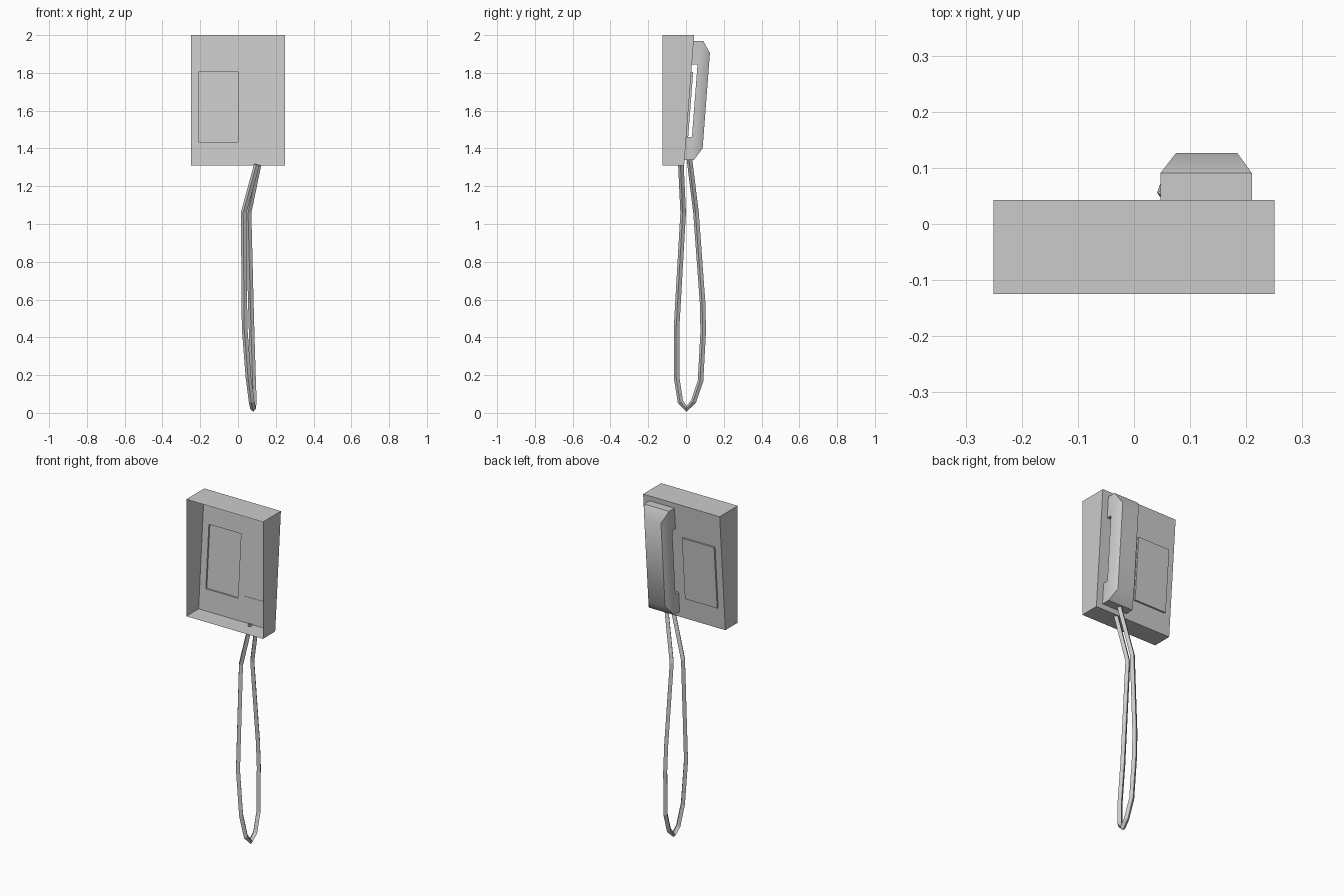
import bpy, bmesh

if "Cube" in bpy.data.objects:
    bpy.data.objects.remove(bpy.data.objects["Cube"])


def face_y(z):
    # sloping front plate of the wall phone
    return -0.010 + (z - 1.31) * 0.053 / 0.69


def finish(bm, name, recalc=True):
    if recalc:
        bmesh.ops.recalc_face_normals(bm, faces=bm.faces)
    me = bpy.data.meshes.new(name)
    bm.to_mesh(me)
    bm.free()
    ob = bpy.data.objects.new(name, me)
    bpy.context.collection.objects.link(ob)
    return ob


# Body: open shell, plate grid with a raised keypad panel
bm = bmesh.new()
xs = [-0.25, -0.21, 0.0, 0.25]
zs = [1.31, 1.435, 1.805, 2.0]
grid = [[bm.verts.new((x, face_y(z), z)) for x in xs] for z in zs]
panel = None
for j in range(3):
    for i in range(3):
        f = bm.faces.new((grid[j][i], grid[j + 1][i], grid[j + 1][i + 1], grid[j][i + 1]))
        if (i, j) == (1, 1):
            panel = f
rim = [e for e in bm.edges if e.is_boundary]
ext = bmesh.ops.extrude_edge_only(bm, edges=rim)
for v in ext["geom"]:
    if isinstance(v, bmesh.types.BMVert):
        v.co.y = -0.125
raised = bmesh.ops.extrude_discrete_faces(bm, faces=[panel])["faces"][0]
low = [bm.verts.new(v.co) for v in raised.verts]
top = list(raised.verts)
for v in top:
    v.co.y += 0.010
for k in range(4):
    n = (k + 1) % 4
    bm.faces.new((low[k], low[n], top[n], top[k]))
bmesh.ops.remove_doubles(bm, verts=bm.verts, dist=1e-5)
finish(bm, "phone_body")

# Handset: U-shaped side profile (z, depth) swept across x, then a tapered back
X0, X1 = 0.047, 0.210
prof = [(1.34, -0.002), (1.34, 0.05), (1.97, 0.05), (1.97, -0.002),
        (1.845, -0.002), (1.845, 0.03), (1.46, 0.03), (1.46, -0.002)]
bm = bmesh.new()
left, right = [[bm.verts.new((x, face_y(z) + d, z)) for z, d in prof] for x in (X0, X1)]
bm.faces.new(left)
bm.faces.new(right[::-1])
for k in range(len(prof)):
    n = (k + 1) % len(prof)
    if k != 1:
        bm.faces.new((left[k], right[k], right[n], left[n]))
base = [left[1], right[1], right[2], left[2]]
cap = [bm.verts.new((x, face_y(z) + 0.091, z)) for x, z in
       ((X0 + 0.028, 1.40), (X1 - 0.026, 1.40), (X1 - 0.026, 1.905), (X0 + 0.028, 1.905))]
for k in range(4):
    n = (k + 1) % 4
    bm.faces.new((base[k], base[n], cap[n], cap[k]))
bm.faces.new(cap)
handset = finish(bm, "handset")
bpy.ops.object.select_all(action='DESELECT')
handset.select_set(True)
bpy.context.view_layer.objects.active = handset
bpy.ops.object.shade_smooth_by_angle(angle=0.75)

# Cord: four-sided loop hanging from body to handset
path = [(0.10, -0.027, 1.315), (0.03, -0.015, 1.06), (0.035, -0.05, 0.45),
        (0.055, -0.05, 0.19), (0.072, -0.03, 0.06), (0.08, 0.003, 0.021),
        (0.084, 0.04, 0.06), (0.08, 0.077, 0.17), (0.072, 0.091, 0.43),
        (0.068, 0.088, 0.58), (0.056, 0.053, 1.06), (0.115, 0.018, 1.345)]
cu = bpy.data.curves.new("cord", 'CURVE')
cu.dimensions = '3D'
cu.bevel_depth = 0.015
cu.bevel_resolution = 0
sp = cu.splines.new('POLY')
sp.points.add(len(path) - 1)
for p, co in zip(sp.points, path):
    p.co = (*co, 1)
sp.use_smooth = False
bpy.context.collection.objects.link(bpy.data.objects.new("cord", cu))
